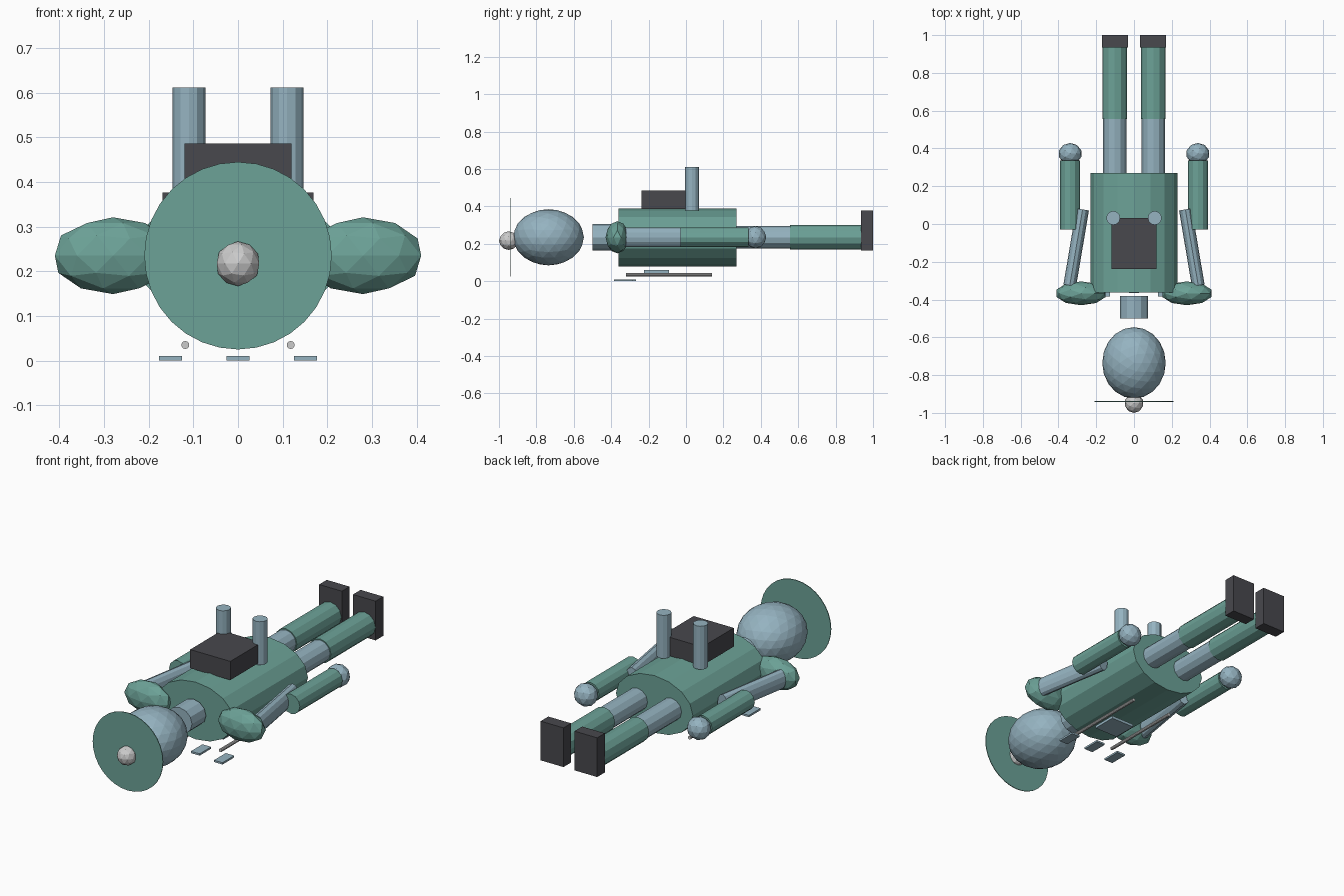
import bpy
import math
from mathutils import Vector, Matrix

if "Cube" in bpy.data.objects:
    bpy.data.objects.remove(bpy.data.objects["Cube"])


def mat(name, rgb):
    m = bpy.data.materials.new(name)
    m.diffuse_color = (*rgb, 1)
    m.use_nodes = True
    m.node_tree.nodes["Principled BSDF"].inputs["Base Color"].default_value = m.diffuse_color
    return m


TEAL = mat("teal", (0.15, 0.36, 0.31))
BLUE = mat("grey_blue", (0.30, 0.45, 0.53))
DARK = mat("dark", (0.065, 0.065, 0.075))
CZ = 0.235  # height of the body axis


def finish(name, m):
    ob = bpy.context.object
    ob.name = name
    if m:
        ob.data.materials.append(m)
    return ob


def box(name, lo, hi, m):
    lo, hi = Vector(lo), Vector(hi)
    bpy.ops.mesh.primitive_cube_add(size=1, location=(lo + hi) / 2)
    ob = finish(name, m)
    ob.data.transform(Matrix.Diagonal((*(hi - lo), 1)))
    return ob


def ball(name, loc, radii, sub, m):
    bpy.ops.mesh.primitive_ico_sphere_add(subdivisions=sub, radius=1, location=loc)
    ob = finish(name, m)
    ob.data.transform(Matrix.Diagonal((*radii, 1)))
    return ob


def tube(name, a, b, rx, rz, sides, m):
    """Elliptical cylinder between two points lying along y."""
    a, b = Vector(a), Vector(b)
    d = b - a
    bpy.ops.mesh.primitive_cylinder_add(vertices=sides, radius=1, depth=d.length,
                                        location=(a + b) / 2)
    ob = finish(name, m)
    turn = Matrix.Rotation(-math.atan2(d.x, d.y), 4, 'Z')
    ob.data.transform(turn @ Matrix.Rotation(-math.pi / 2, 4, 'X')
                      @ Matrix.Diagonal((rx, rz, 1, 1)))
    return ob


# Head, face disc, nose and neck
ball("head", (0, -0.735, CZ), (0.168, 0.189, 0.15), 3, BLUE)
tube("face_disc", (0, -0.942, CZ), (0, -0.938, CZ), 0.21, 0.21, 32, TEAL)
ball("nose_knob", (0, -0.948, 0.217), (0.05, 0.052, 0.05), 2, None)
tube("neck", (0, -0.5, CZ), (0, -0.38, CZ), 0.075, 0.07, 12, BLUE)

# Torso and backpack
tube("torso", (0, -0.362, CZ), (0, 0.27, CZ), 0.23, 0.155, 16, TEAL)
box("backpack", (-0.12, -0.237, 0.385), (0.12, 0.032, 0.486), DARK)

# Chest panel and centre plate
box("chest_panel", (-0.07, -0.224, 0.045), (0.07, -0.09, 0.06), BLUE)
box("centre_plate", (-0.026, -0.365, 0), (0.026, -0.267, 0.01), BLUE)

# Mirrored limbs and fittings
for side, s in (("left", -1), ("right", 1)):
    ball(side + "_shoulder", (s * 0.28, -0.367, CZ), (0.137, 0.063, 0.086), 2, TEAL)
    tube(side + "_upper_arm", (s * 0.34, -0.325, CZ), (s * 0.272, 0.077, CZ),
         0.034, 0.052, 12, BLUE)
    tube(side + "_forearm", (s * 0.338, -0.03, CZ), (s * 0.338, 0.335, CZ),
         0.053, 0.053, 12, TEAL)
    ball(side + "_hand", (s * 0.338, 0.372, CZ), (0.062, 0.057, 0.06), 2, BLUE)
    tube(side + "_thigh", (s * 0.102, 0.25, CZ), (s * 0.102, 0.56, CZ),
         0.061, 0.06, 12, BLUE)
    tube(side + "_shin", (s * 0.102, 0.555, CZ), (s * 0.102, 0.94, CZ),
         0.066, 0.066, 12, TEAL)
    x = sorted((s * 0.033, s * 0.169))
    box(side + "_boot", (x[0], 0.935, 0.165), (x[1], 1.0, 0.377), DARK)
    bpy.ops.mesh.primitive_cylinder_add(vertices=12, radius=0.037, depth=0.234,
                                        location=(s * 0.11, 0.032, 0.495))
    finish(side + "_tank", BLUE)
    tube(side + "_chest_rod", (s * 0.118, -0.32, 0.035), (s * 0.118, 0.14, 0.035),
         0.009, 0.009, 10, None)
    x = sorted((s * 0.126, s * 0.177))
    box(side + "_plate", (x[0], -0.385, 0), (x[1], -0.285, 0.01), BLUE)
